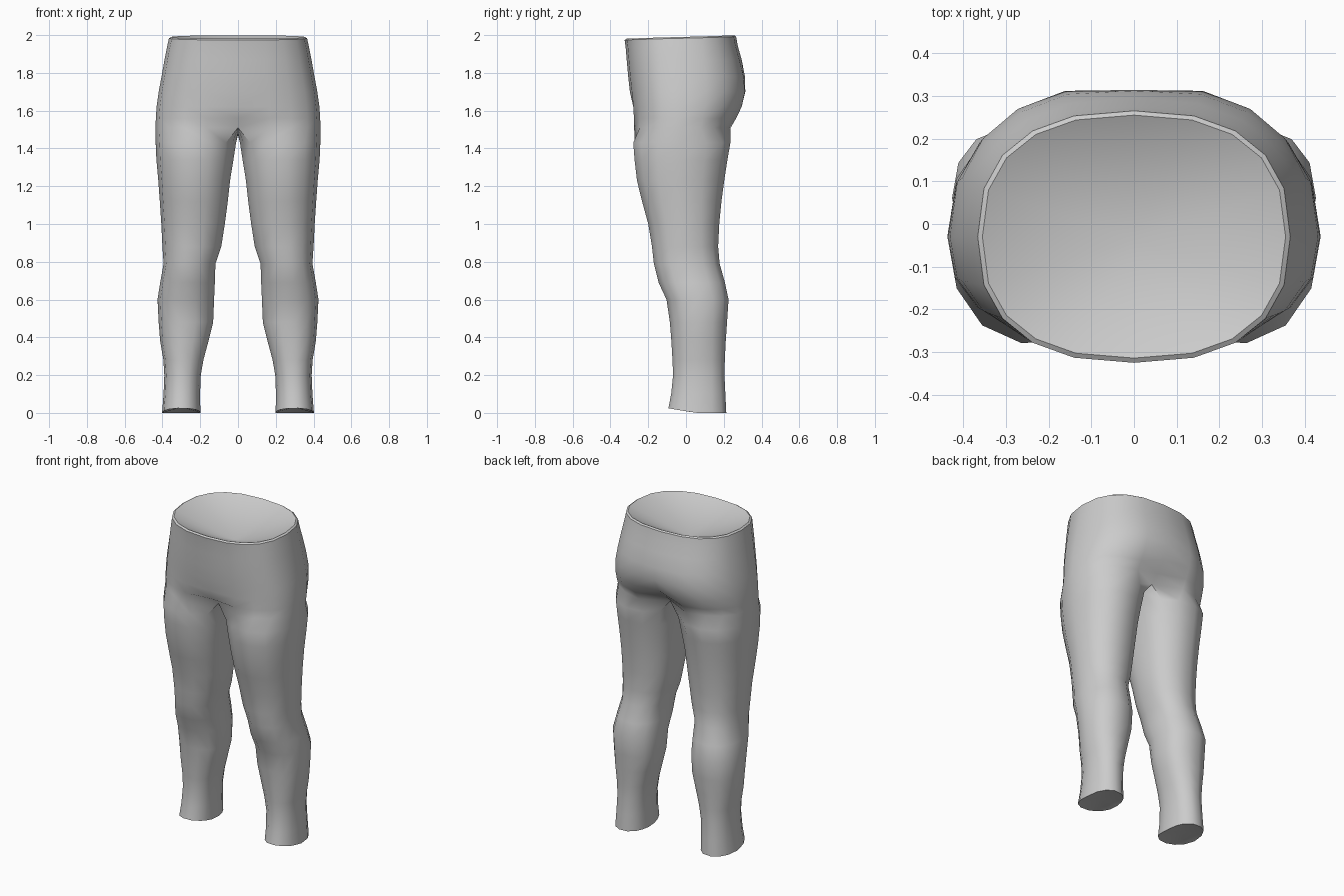
import bpy, bmesh, math
from math import sin, cos, radians

if "Cube" in bpy.data.objects:
    bpy.data.objects.remove(bpy.data.objects["Cube"])

OUT, INN = 10, 5          # segments on the outer arc and on the inner thigh arc


def oval(deg, cx, cy, rx, yf, yb, n):
    """Point on a squarish oval with separate front and back extents."""
    c, s = cos(radians(deg)), sin(radians(deg))
    e = 2 / n
    x = cx + math.copysign(abs(c) ** e, c) * rx
    y = cy + (abs(s) ** e * (yb - cy) if s > 0 else -abs(s) ** e * (cy - yf))
    return x, y, s


# leg rows: z, inner x, outer x, front y, back y
LEG = [
    (0.00, 0.198, 0.402, -0.095, 0.215),
    (0.10, 0.200, 0.394, -0.080, 0.210),
    (0.20, 0.196, 0.390, -0.070, 0.205),
    (0.28, 0.182, 0.395, -0.073, 0.207),
    (0.38, 0.155, 0.412, -0.079, 0.212),
    (0.48, 0.130, 0.420, -0.087, 0.219),
    (0.60, 0.125, 0.426, -0.105, 0.227),
    (0.69, 0.121, 0.412, -0.147, 0.208),
    (0.79, 0.118, 0.394, -0.172, 0.180),
    (0.88, 0.087, 0.400, -0.182, 0.172),
    (1.00, 0.068, 0.406, -0.202, 0.178),
    (1.12, 0.052, 0.414, -0.235, 0.190),
    (1.23, 0.040, 0.422, -0.262, 0.205),
    (1.34, 0.022, 0.432, -0.275, 0.222),
    (1.43, 0.008, 0.436, -0.282, 0.238),
]
# torso rows: z, half width, front y, back y, front crease depth, back crease depth
TORSO = [
    (1.51, 0.437, -0.285, 0.248, 0.090, 0.090),
    (1.56, 0.435, -0.286, 0.278, 0.030, 0.070),
    (1.62, 0.431, -0.289, 0.308, 0.010, 0.035),
    (1.70, 0.420, -0.297, 0.326, 0.000, 0.012),
    (1.78, 0.405, -0.306, 0.318, 0.000, 0.006),
    (1.87, 0.389, -0.314, 0.295, 0.000, 0.000),
    (1.94, 0.375, -0.320, 0.275, 0.000, 0.000),
    (1.983, 0.366, -0.325, 0.265, 0.000, 0.000),
    (1.990, 0.355, -0.314, 0.255, 0.000, 0.000),   # inner lip of the waist
]


def leg_ring(bm, row):
    z, xi, xo, yf, yb = row
    angs = [-135 + 270 * i / OUT for i in range(OUT + 1)]
    angs += [135 + 90 * k / INN for k in range(1, INN)]
    ring = []
    for a in angs:
        x, y, s = oval(a, (xi + xo) / 2, (yf + yb) / 2, (xo - xi) / 2, yf, yb, 2.25)
        lift = 0.025 * max(0, -s) if z == 0 else 0      # hem rises at the front
        ring.append(bm.verts.new((x, y, z + lift)))
    return ring


def torso_arc(bm, row):
    z, xo, yf, yb, df, db = row
    arc = []
    for i in range(OUT + 1):
        x, y, s = oval(-90 + 180 * i / OUT, 0, -0.03, xo, yf, yb, 2.45)
        if i == 0:
            x, y = 0, y + df
        elif i == OUT:
            x, y = 0, y - db
        tilt = 0.009 * s if z > 1.95 else 0             # waist is higher at the back
        arc.append(bm.verts.new((x, y, z + tilt)))
    return arc


def bridge(bm, a, b, closed):
    n = len(a)
    for i in range(n if closed else n - 1):
        j = (i + 1) % n
        bm.faces.new((a[i], a[j], b[j], b[i]))


bm = bmesh.new()

# one leg
rings = [leg_ring(bm, r) for r in LEG]
for a, b in zip(rings, rings[1:]):
    bridge(bm, a, b, True)

# half of the seat and waist
arcs = [torso_arc(bm, r) for r in TORSO]
for a, b in zip(arcs, arcs[1:]):
    bridge(bm, a, b, False)

# crotch saddle on the centre line, joining leg to torso
yb, yf = arcs[0][-1].co.y, arcs[0][0].co.y
saddle = [bm.verts.new((0, yb + (yf - yb) * k / INN,
                        1.51 - 0.04 * sin(math.pi * k / INN))) for k in range(1, INN)]
bridge(bm, rings[-1], arcs[0] + saddle, True)

# sunken fan closing the waist, shallow fan closing the hem
waist = bm.verts.new((0, -0.035, 1.85))
for a, b in zip(arcs[-1], arcs[-1][1:]):
    bm.faces.new((a, b, waist))
hem = bm.verts.new((0.30, 0.06, 0.03))
for i, v in enumerate(rings[0]):
    bm.faces.new((v, hem, rings[0][(i + 1) % len(rings[0])]))

# mirror to the other side
bmesh.ops.mirror(bm, geom=bm.verts[:] + bm.edges[:] + bm.faces[:],
                 axis='X', merge_dist=0.0005)
bmesh.ops.remove_doubles(bm, verts=bm.verts[:], dist=0.0005)
bmesh.ops.recalc_face_normals(bm, faces=bm.faces[:])

mesh = bpy.data.meshes.new("trousers")
bm.to_mesh(mesh)
bm.free()
trousers = bpy.data.objects.new("trousers", mesh)
bpy.context.collection.objects.link(trousers)
bpy.context.view_layer.objects.active = trousers
trousers.select_set(True)
bpy.ops.object.shade_smooth_by_angle(angle=radians(40))
